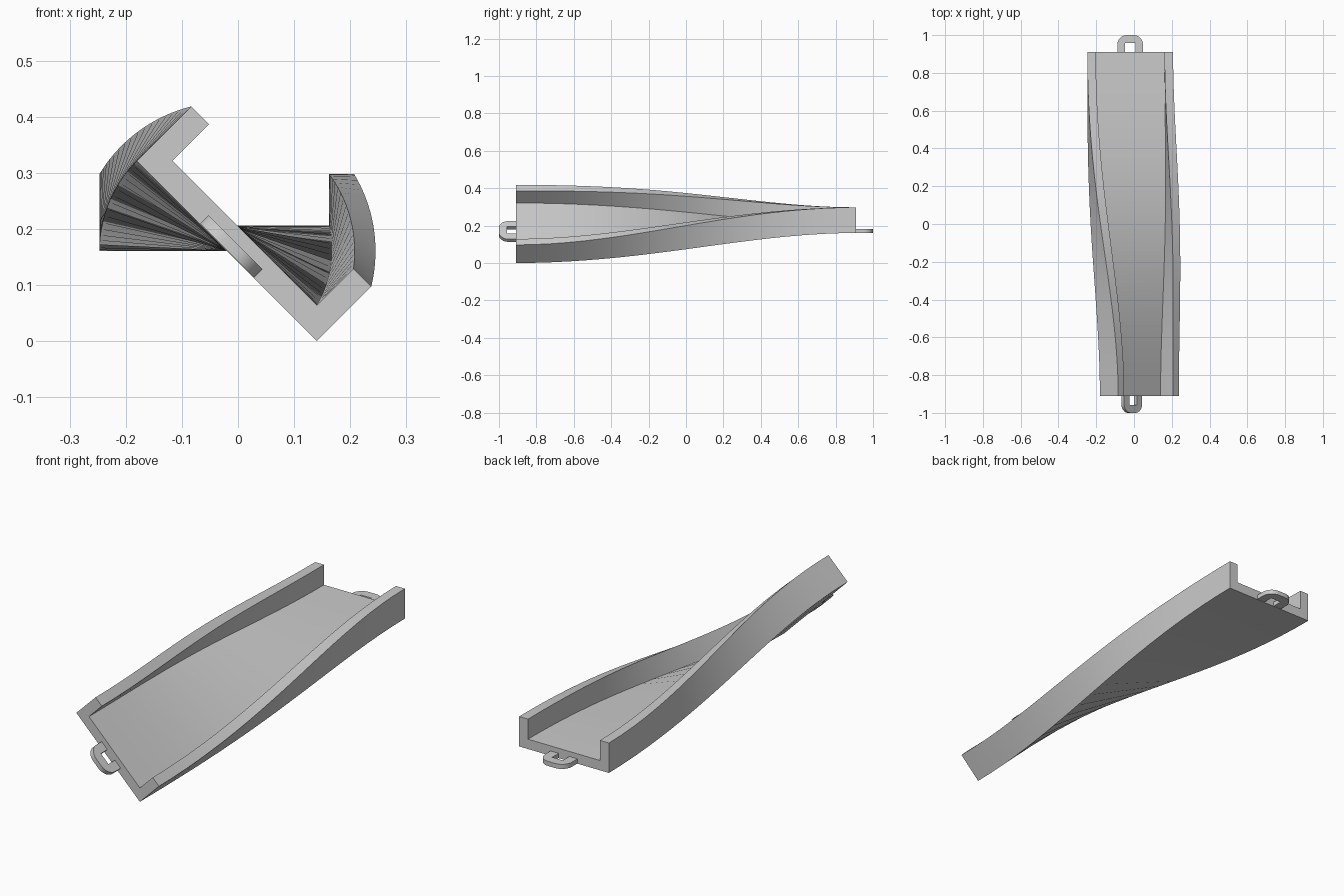
import bpy, bmesh, math

if "Cube" in bpy.data.objects:
    bpy.data.objects.remove(bpy.data.objects["Cube"])

CX, CZ = -0.02, 0.161      # twist axis
HALF_LEN = 0.91
TWIST = math.radians(45)
SEGMENTS = 20
W, H, T = 0.227, 0.137, 0.045   # half width, height, wall thickness


def place(x, y, z, angle):
    """Turn a local section point about the twist axis."""
    c, s = math.cos(angle), math.sin(angle)
    return (CX + x * c + z * s, y, CZ - x * s + z * c)


def finish(bm, name):
    bmesh.ops.recalc_face_normals(bm, faces=bm.faces)
    mesh = bpy.data.meshes.new(name)
    bm.to_mesh(mesh)
    bm.free()
    obj = bpy.data.objects.new(name, mesh)
    bpy.context.collection.objects.link(obj)
    bpy.ops.object.select_all(action='DESELECT')
    obj.select_set(True)
    bpy.context.view_layer.objects.active = obj
    bpy.ops.object.shade_smooth_by_angle(angle=math.radians(30))
    return obj


def bridge(bm, a, b):
    for i in range(len(a)):
        j = (i + 1) % len(a)
        bm.faces.new((a[i], a[j], b[j], b[i]))


# Twisted channel: U section swept along y with an eased quarter-right-angle twist
def make_channel():
    section = [(-W, 0), (W, 0), (W, H), (W - T, H), (W - T, T),
               (-W + T, T), (-W + T, H), (-W, H)]
    bm = bmesh.new()
    rings = []
    for i in range(SEGMENTS + 1):
        t = i / SEGMENTS
        angle = TWIST * (1 - t * t * (3 - 2 * t))
        y = -HALF_LEN + 2 * HALF_LEN * t
        rings.append([bm.verts.new(place(x, y, z, angle)) for x, z in section])
    for a, b in zip(rings, rings[1:]):
        bridge(bm, a, b)
    bm.faces.new(rings[0])
    bm.faces.new(rings[-1])
    return finish(bm, "twisted_channel")


# Connector loop: rounded tab with a square opening against the channel end
def make_loop(name, side, angle):
    w, hole, depth, r, thick = 0.068, 0.027, 0.09, 0.05, 0.022
    base = -0.01
    right = [(w, base)]
    for k in range(9):
        a = math.radians(90 * k / 8)
        right.append((w - r + r * math.cos(a), depth - r + r * math.sin(a)))
    outline = right + [(-x, d) for x, d in reversed(right)]
    outline += [(-hole, base), (-hole, 0.047), (hole, 0.047), (hole, base)]
    bm = bmesh.new()
    low, high = [[bm.verts.new(place(x, side * (HALF_LEN + d), z, angle))
                  for x, d in outline] for z in (0.001, thick)]
    bridge(bm, low, high)
    bm.faces.new(low)
    bm.faces.new(high)
    return finish(bm, name)


make_channel()
make_loop("front_loop", -1, TWIST)
make_loop("back_loop", 1, 0)
